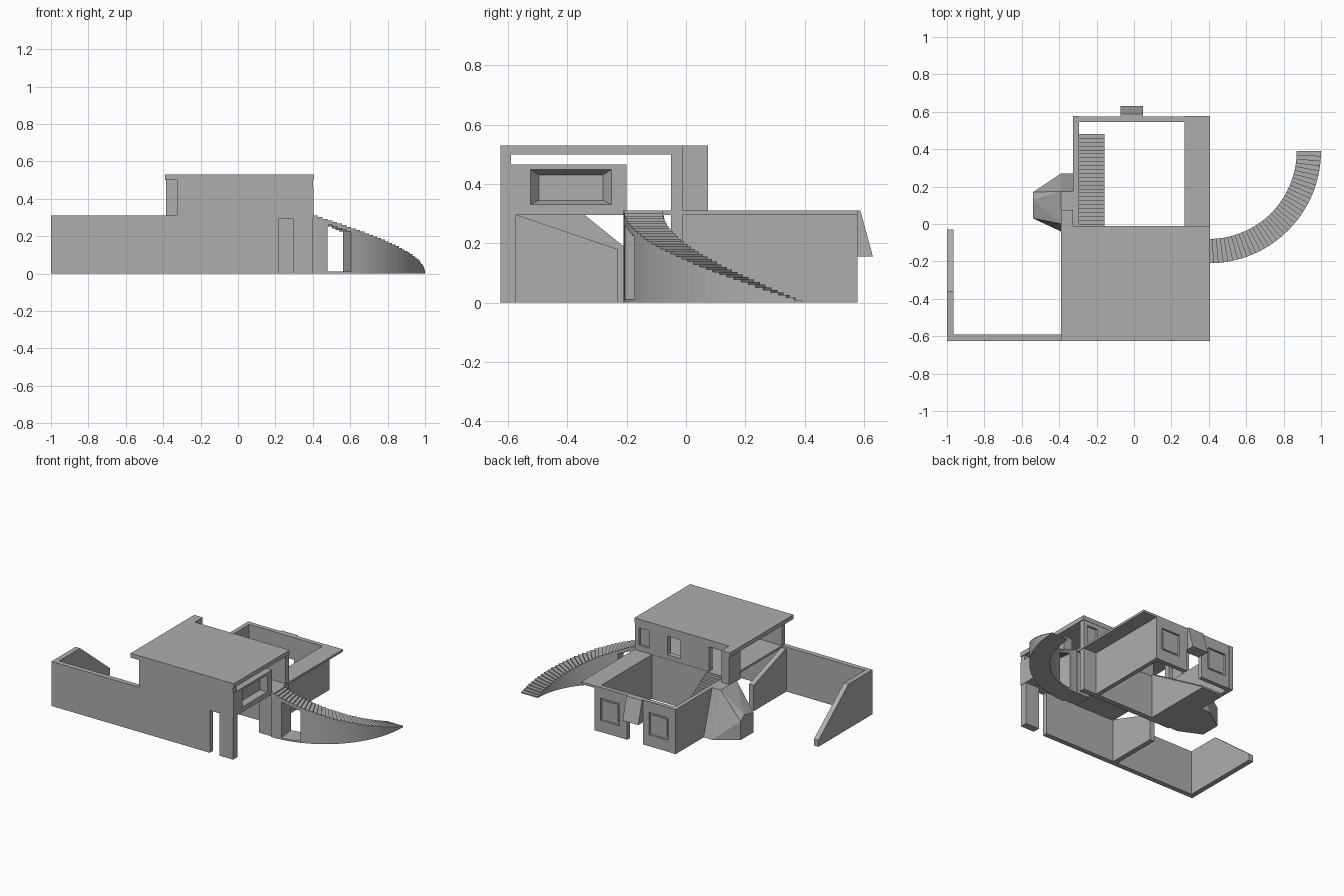
import bpy, bmesh, math
from mathutils import Vector

if "Cube" in bpy.data.objects:
    bpy.data.objects.remove(bpy.data.objects["Cube"], do_unlink=True)

plaster = bpy.data.materials.new("plain_grey")
plaster.use_nodes = True
GREY = (0.42, 0.42, 0.42, 1)
plaster.diffuse_color = GREY
plaster.node_tree.nodes["Principled BSDF"].inputs["Base Color"].default_value = GREY


def finish(name, bm):
    bmesh.ops.recalc_face_normals(bm, faces=bm.faces)
    mesh = bpy.data.meshes.new(name)
    bm.to_mesh(mesh)
    bm.free()
    mesh.materials.append(plaster)
    ob = bpy.data.objects.new(name, mesh)
    bpy.context.scene.collection.objects.link(ob)
    return ob


def box(name, x, y, z):
    bm = bmesh.new()
    bmesh.ops.create_cube(bm, size=1)
    for v in bm.verts:
        v.co = [r[0] + (c + 0.5) * (r[1] - r[0]) for r, c in zip((x, y, z), v.co)]
    return finish(name, bm)


def prism(name, outline, axis, lo, hi):
    """Extrude an outline of (x or y, z) points along the other flat axis."""
    bm = bmesh.new()
    place = (lambda p: (lo, *p)) if axis == "x" else (lambda p: (p[0], lo, p[1]))
    face = bm.faces.new([bm.verts.new(place(p)) for p in outline])
    out = bmesh.ops.extrude_face_region(bm, geom=[face])["geom"]
    step = Vector((hi - lo, 0, 0)) if axis == "x" else Vector((0, hi - lo, 0))
    bmesh.ops.translate(bm, vec=step, verts=[g for g in out if isinstance(g, bmesh.types.BMVert)])
    return finish(name, bm)


def hull(name, points):
    bm = bmesh.new()
    for p in points:
        bm.verts.new(p)
    bmesh.ops.convex_hull(bm, input=bm.verts)
    bmesh.ops.dissolve_limit(bm, angle_limit=0.01, verts=bm.verts, edges=bm.edges)
    return finish(name, bm)


def cut(ob, *cutters):
    for c in cutters:
        c.hide_render = True
        mod = ob.modifiers.new("opening", "BOOLEAN")
        mod.operation, mod.solver, mod.object = "DIFFERENCE", "EXACT", c
        bpy.context.view_layer.objects.active = ob
        bpy.ops.object.modifier_apply(modifier=mod.name)
        bpy.data.objects.remove(c, do_unlink=True)


# Front wall with a slot beside the corner post, and the yard walls
TOP, ROOF = 0.31, 0.53
prism("front_wall", [(-1, 0), (0.22, 0), (0.22, 0.297), (0.295, 0.297), (0.295, 0), (0.4, 0),
                     (0.4, 0.5), (-0.325, 0.5), (-0.325, TOP), (-1, TOP)], "y", -0.625, -0.59)
box("corner_post", (0.295, 0.4), (-0.6, -0.575), (0, 0.3))
prism("yard_side_wall", [(-0.625, 0), (-0.03, 0), (-0.03, 0.045), (-0.36, TOP), (-0.625, TOP)],
      "x", -1, -0.965)
prism("sloped_partition", [(-0.6, 0), (-0.23, 0), (-0.23, 0.18), (-0.575, 0.297), (-0.6, 0.297)],
      "x", -0.36, -0.325)

# Upper room
box("upper_floor", (-0.325, 0.4), (-0.625, -0.01), (0.295, TOP))
box("roof", (-0.39, 0.405), (-0.625, -0.01), (0.5, ROOF))
box("roof_tab", (-0.39, -0.325), (-0.02, 0.075), (0.5, ROOF))
box("upper_post", (-0.385, -0.325), (-0.05, 0.075), (0.3, 0.505))
side = box("upper_side_wall", (0.34, 0.403), (-0.625, -0.2), (0.295, 0.465))
cut(side, hull("side_window_cutter",
               [(x, y, z) for x, ys, zs in ((0.404, (-0.525, -0.25), (0.33, 0.45)),
                                            (0.365, (-0.495, -0.28), (0.345, 0.43)))
                for y in ys for z in zs]))
rear = box("room_back_wall", (-0.325, 0.4), (-0.05, -0.012), (0, 0.5))
cut(rear,
    box("upper_door_cutter", (-0.295, -0.17), (-0.1, 0.1), (TOP, 0.48)),
    box("upper_hole_cutter", (0.05, 0.15), (-0.1, 0.1), (0.34, 0.47)),
    box("upper_window_cutter", (0.29, 0.37), (-0.025, 0.1), (0.35, 0.47)))

# Rear walled court with an overhanging deck
box("court_left_wall", (-0.325, -0.295), (-0.02, 0.578), (0, TOP))
box("court_right_wall", (0.27, 0.3), (-0.02, 0.578), (0, 0.297))
box("court_deck", (0.27, 0.405), (-0.2, 0.578), (0.295, TOP))
back = box("court_back_wall", (-0.325, 0.3), (0.545, 0.576), (0, TOP))
cut(back,
    box("back_door_cutter", (-0.07, 0.05), (0.5, 0.6), (-0.1, 0.16)),
    *[box("back_window_cutter", (x, x + 0.145), (0.562, 0.6), (0.08, 0.235))
      for x in (-0.265, 0.11)])
for x in (-0.25, 0.125):
    box("window_panel", (x, x + 0.115), (0.555, 0.568), (0.095, 0.22))
prism("door_awning", [(0.545, 0.155), (0.63, 0.155), (0.588, TOP), (0.545, TOP)], "x", -0.073, 0.047)

# Straight stair inside the court
COUNT = 24
profile = [(-0.02, 0), (0.48, 0)]
for i in range(COUNT):
    z = TOP * (i + 1) / COUNT
    profile += [(0.48 - 0.5 * i / COUNT, z), (0.48 - 0.5 * (i + 1) / COUNT, z)]
prism("court_stair", profile, "x", -0.297, -0.157)

# Faceted bay on the left wall
bay = [(x, y, 0) for x, y in ((-0.32, 0.27), (-0.39, 0.27), (-0.54, 0.17),
                              (-0.54, 0.03), (-0.39, -0.04), (-0.32, -0.04))]
bay += [(x, y, TOP) for x in (-0.39, -0.32) for y in (0, 0.175)]
bay += [(-0.54, 0.03, 0.14), (-0.54, 0.13, 0.16), (-0.54, 0.17, 0.13)]
hull("side_bay", bay)

# Curved outer stair, with a passage cut through under the upper steps
STEPS = 36
bm = bmesh.new()


def wedge(a0, a1, z0, z1):
    ring = []
    for z in (z0, z1):
        for a, r in ((a0, 0.47), (a1, 0.47), (a1, 0.6), (a0, 0.6)):
            ring.append(bm.verts.new((0.4 + r * math.sin(a), 0.39 - r * math.cos(a), z)))
    bm.faces.new(ring[:4])
    bm.faces.new(ring[4:])
    for i in range(4):
        j = (i + 1) % 4
        bm.faces.new((ring[i], ring[j], ring[j + 4], ring[i + 4]))


for i in range(STEPS):
    a0, a1 = (math.pi / 2 * k / STEPS for k in (i, i + 1))
    top = TOP * (1 - i / STEPS)
    if 3 <= i < 8:
        wedge(a0, a1, top - 0.025, top)
        wedge(a0, a1, 0, 0.012)
    else:
        wedge(a0, a1, 0, top)
finish("curved_stair", bm)
box("stair_landing_base", (0.3, 0.402), (-0.2, -0.075), (0, 0.3))
